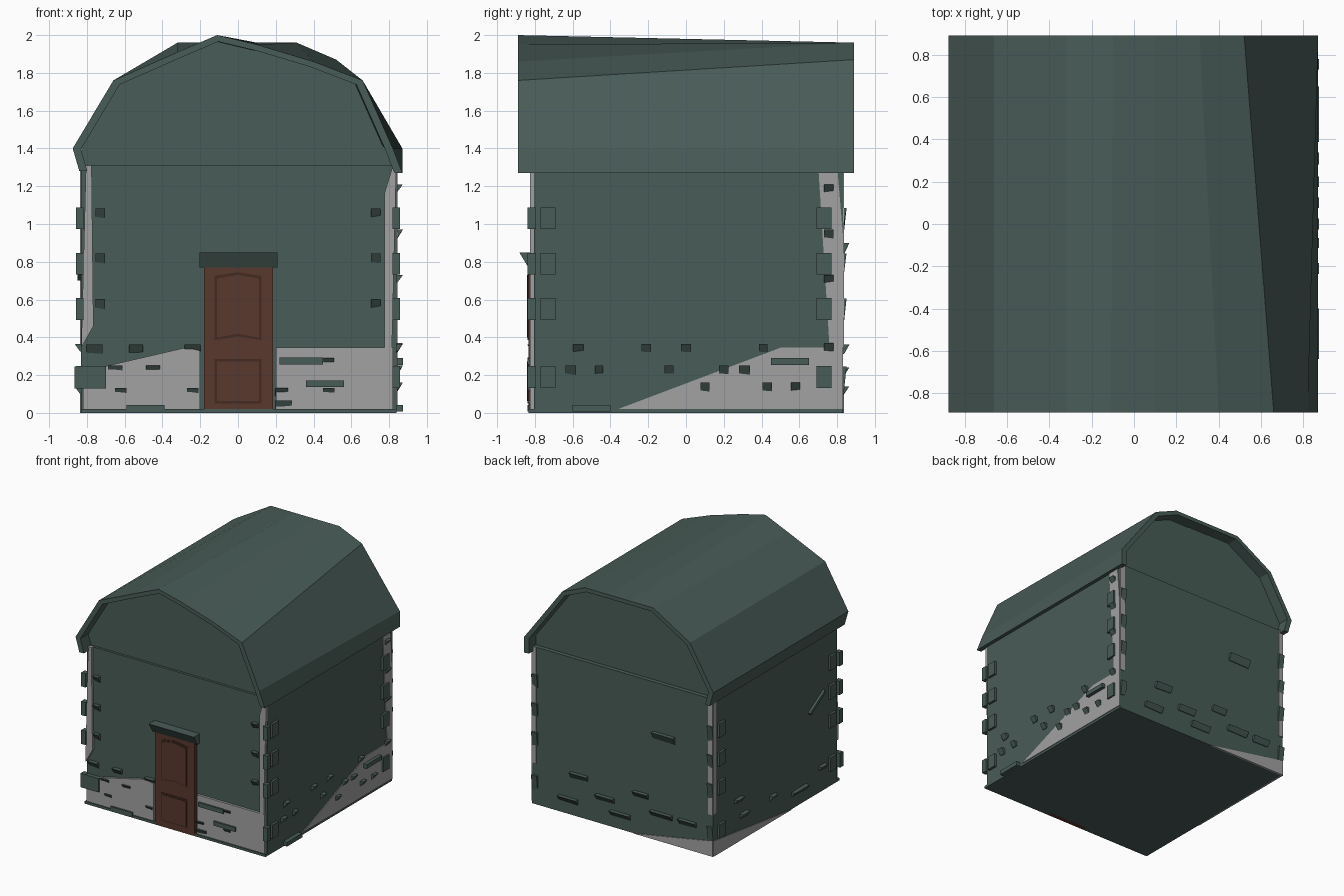
import bpy, bmesh, random
from mathutils import Vector

random.seed(4)
if "Cube" in bpy.data.objects:
    bpy.data.objects.remove(bpy.data.objects["Cube"], do_unlink=True)


def material(name, color):
    mat = bpy.data.materials.new(name)
    mat.use_nodes = True
    mat.diffuse_color = (*color, 1)
    mat.node_tree.nodes["Principled BSDF"].inputs["Base Color"].default_value = (*color, 1)
    return mat


GREEN = material("mossy green", (0.066, 0.107, 0.095))
GREY = material("plaster grey", (0.36, 0.36, 0.36))
BROWN = material("door brown", (0.10, 0.04, 0.026))
DARK = material("dark door brown", (0.06, 0.024, 0.016))

# Wall planes, eave height, top of the plaster base and roof half length
LEFT, RIGHT, FRONT, BACK = -0.83, 0.838, -0.805, 0.83
EAVE, BASE, ROOF_END = 1.31, 0.345, 0.89
SUNK, THIN, PROUD, THICK = -0.01, 0.006, 0.02, 0.035


def on_wall(side, along, height, out):
    """Point along a wall, at a height, some way outward from it."""
    if side == "front":
        return Vector((along, FRONT - out, height))
    if side == "back":
        return Vector((along, BACK + out, height))
    if side == "left":
        return Vector((LEFT - out, along, height))
    return Vector((RIGHT + out, along, height))


def loft(name, ring_a, ring_b, mat):
    """Join two matching outlines into a closed solid."""
    bm = bmesh.new()
    start = [bm.verts.new(p) for p in ring_a]
    end = [bm.verts.new(p) for p in ring_b]
    for i in range(len(start)):
        bm.faces.new((start[i - 1], start[i], end[i], end[i - 1]))
    bm.faces.new(start)
    bm.faces.new(end)
    bmesh.ops.recalc_face_normals(bm, faces=bm.faces)
    mesh = bpy.data.meshes.new(name)
    bm.to_mesh(mesh)
    bm.free()
    mesh.materials.append(mat)
    bpy.context.collection.objects.link(bpy.data.objects.new(name, mesh))


def plate(name, side, outline, mat=GREEN, inner=SUNK, outer=THIN):
    loft(name, [on_wall(side, along, height, inner) for along, height in outline],
         [on_wall(side, along, height, outer) for along, height in outline], mat)


def rect(left, right, low, high):
    return [(left, low), (right, low), (right, high), (left, high)]


def block(along, height, width, tall):
    """Rectangle given by its centre and size."""
    return rect(along - width / 2, along + width / 2, height - tall / 2, height + tall / 2)


def stone(name, side, along, height, width, tall, depth=THICK):
    """Chipped stone: its upper edge stands out and it slopes back below."""
    outline = block(along, height, width, tall)
    skew = random.uniform(-tall, tall) / 4
    outline[1] = (outline[1][0], outline[1][1] + skew)
    depths = (THIN, THIN, depth, depth)
    loft(name, [on_wall(side, *point, SUNK) for point in outline],
         [on_wall(side, *point, out) for point, out in zip(outline, depths)], GREEN)


# House body
plan = rect(LEFT, RIGHT, FRONT, BACK)
loft("house_walls", [(x, y, 0) for x, y in plan], [(x, y, EAVE) for x, y in plan], GREEN)

# Crooked barrel roof: the front and back outlines share the left slope and right eave
left_slope = [(-0.84, 1.28), (-0.875, 1.40), (-0.66, 1.76)]
right_eave = [(0.87, 1.27)]
front_arch = left_slope + [(-0.32, 1.91), (-0.11, 2), (0.1, 1.95), (0.4, 1.86),
                           (0.66, 1.76), (0.82, 1.4)] + right_eave
back_arch = left_slope + [(-0.32, 1.96), (-0.1, 1.96), (0.1, 1.96), (0.31, 1.96),
                          (0.52, 1.87), (0.87, 1.4)] + right_eave


def arch_ring(arch, y, scale=1, limit=1):
    """Roof outline at y, shrunk towards the eaves and kept within a half width."""
    return [(max(-limit, min(limit, x * scale)), y, EAVE + (z - EAVE) * scale) for x, z in arch]


def rim(arch, y):
    return arch_ring(arch, y) + arch_ring(arch, y, 0.95)[::-1]


loft("roof", rim(front_arch, -ROOF_END), rim(back_arch, ROOF_END), GREEN)
loft("gable_infill", arch_ring(front_arch, FRONT + PROUD, 0.965, BACK),
     arch_ring(back_arch, BACK - THICK, 0.965, BACK), GREEN)

# Bare plaster showing along the base
plate("front_right_plaster", "front", rect(0.2, 0.82, PROUD, BASE), GREY, outer=PROUD)
plate("front_left_plaster", "front",
      [(-0.82, PROUD), (-0.2, PROUD), (-0.2, 0.33), (-0.28, BASE), (-0.82, 0.22)],
      GREY, outer=PROUD)
plate("right_plaster", "right",
      [(-0.36, PROUD), (BACK, PROUD), (BACK, BASE), (0.5, BASE)], GREY)
plate("back_plaster", "back", [(LEFT, 0), (-0.1, 0), (LEFT, 0.13)], GREY)
plate("left_plaster", "left", [(BACK, 0), (-0.2, 0), (BACK, 0.13)], GREY)

# Bare plaster strips up the corners
plate("front_left_corner", "front",
      [(LEFT, BASE), (-0.765, 0.46), (-0.775, EAVE), (-0.805, EAVE)], GREY, outer=PROUD)
plate("front_right_corner", "front",
      [(0.775, BASE), (0.815, BASE), (RIGHT, EAVE), (0.82, EAVE), (0.775, 1.16)],
      GREY, outer=PROUD)
plate("right_back_corner", "right",
      [(0.76, BASE), (BACK, BASE), (BACK, 0.95), (0.8, EAVE), (0.7, EAVE)], GREY)
for side, edge in (("back", RIGHT), ("back", LEFT), ("left", BACK)):
    inside = edge * 0.95
    plate(side + "_corner", side,
          [(edge, BASE), (inside, BASE), (inside, EAVE), (edge, EAVE)], GREY)

# Corner stones wrapping each corner, with chips beside them
for level in range(4):
    height = (0.19, 0.55, 0.79, 1.03)[level]
    for end in (-1, 1):
        for side in ("left", "right"):
            plate(side + "_corner_stone", side, block(0.73 * end, height, 0.08, 0.115),
                  outer=PROUD)
        stone("back_corner_chip", "back", 0.81 * end, height, 0.05, 0.11, PROUD)
        plate("front_corner_stone", "front", block(RIGHT * end, height, 0.04, 0.115),
              outer=THICK)
        if level > 0:
            stone("front_chip", "front", 0.73 * end, height + 0.03, 0.05, 0.045)
    stone("right_chip", "right", 0.755, height + 0.16, 0.05, 0.04)

# Loose stones in courses: wall, height, typical width, positions along the wall
courses = [
    ("front", 0.34, 0.08, (-0.76, -0.54, -0.24)),
    ("front", 0.23, 0.07, (-0.65, -0.45)),
    ("front", 0.11, 0.06, (-0.62, -0.24, 0.23, 0.48)),
    ("front", 0.27, 0.05, (0.48,)),
    ("right", BASE, 0.05, (-0.57, -0.21, 0, 0.41)),
    ("right", 0.23, 0.05, (-0.61, -0.46, -0.09, 0.2, 0.31)),
    ("right", 0.14, 0.05, (0.1, 0.43, 0.58)),
    ("back", 0.34, 0.14, (-0.17, 0.4)),
    ("back", 0.22, 0.18, (-0.6, -0.36, 0.16)),
    ("back", 0.12, 0.2, (0.02, 0.5)),
    ("left", BASE, 0.08, (0.5,)),
    ("left", 0.2, 0.08, (-0.6, 0.05, 0.43)),
    ("left", 0.12, 0.2, (-0.3,)),
]
for side, height, width, places in courses:
    for along in places:
        stone(side + "_stone", side, along, height, width * random.uniform(0.85, 1.15), 0.042)
stone("back_large_stone", "back", -0.38, 0.87, 0.2, 0.06)
stone("front_door_foot_stone", "front", 0.24, THICK, 0.09, 0.06)

# Flat bricks, foot sill and a slanted bar
for side, along, height, length in (("front", 0.335, 0.275, 0.23), ("front", 0.46, 0.155, 0.2),
                                    ("front", -0.49, 0.025, 0.2), ("right", 0.55, 0.272, 0.2),
                                    ("right", -0.5, 0.025, 0.2)):
    plate(side + "_brick", side, block(along, height, length, THICK), outer=THICK)
plate("front_corner_slab", "front", rect(-0.865, -0.7, 0.13, 0.245), outer=THICK)
plate("front_sill", "front", rect(LEFT, RIGHT, 0, PROUD), outer=0.03)
plate("slanted_bar", "left", [(-0.44, 0.7), (-0.42, 0.72), (-0.62, 0.84), (-0.63, 0.82)],
      outer=PROUD)

# Door with framed panels, the upper one peaked at top and bottom
plate("door", "front", rect(-0.18, 0.185, 0, 0.775), BROWN, outer=0.03)


def door_panel(name, low, high, peak):
    """Dark moulding with a raised panel inside it."""
    for part, inset, mat, out in (("moulding", 0, DARK, 0.034), ("panel", 0.014, BROWN, 0.038)):
        wide = 0.125 - inset
        bottom = [(-wide, low + inset), (0, low + inset + peak), (wide, low + inset)]
        crown = [(wide, high - inset), (0, high - inset + peak), (-wide, high - inset)]
        plate(name + "_" + part, "front", bottom + crown, mat, PROUD, out)


door_panel("lower_door", 0.05, 0.285, 0)
door_panel("upper_door", 0.385, 0.725, 0.02)

# Lintel: wedge over the door, standing out furthest at its top
lintel = rect(-0.205, 0.21, 0.77, 0.85)
loft("lintel", [on_wall("front", *point, SUNK) for point in lintel],
     [on_wall("front", *point, out) for point, out in zip(lintel, (0.03, 0.03, 0.078, 0.078))],
     GREEN)
